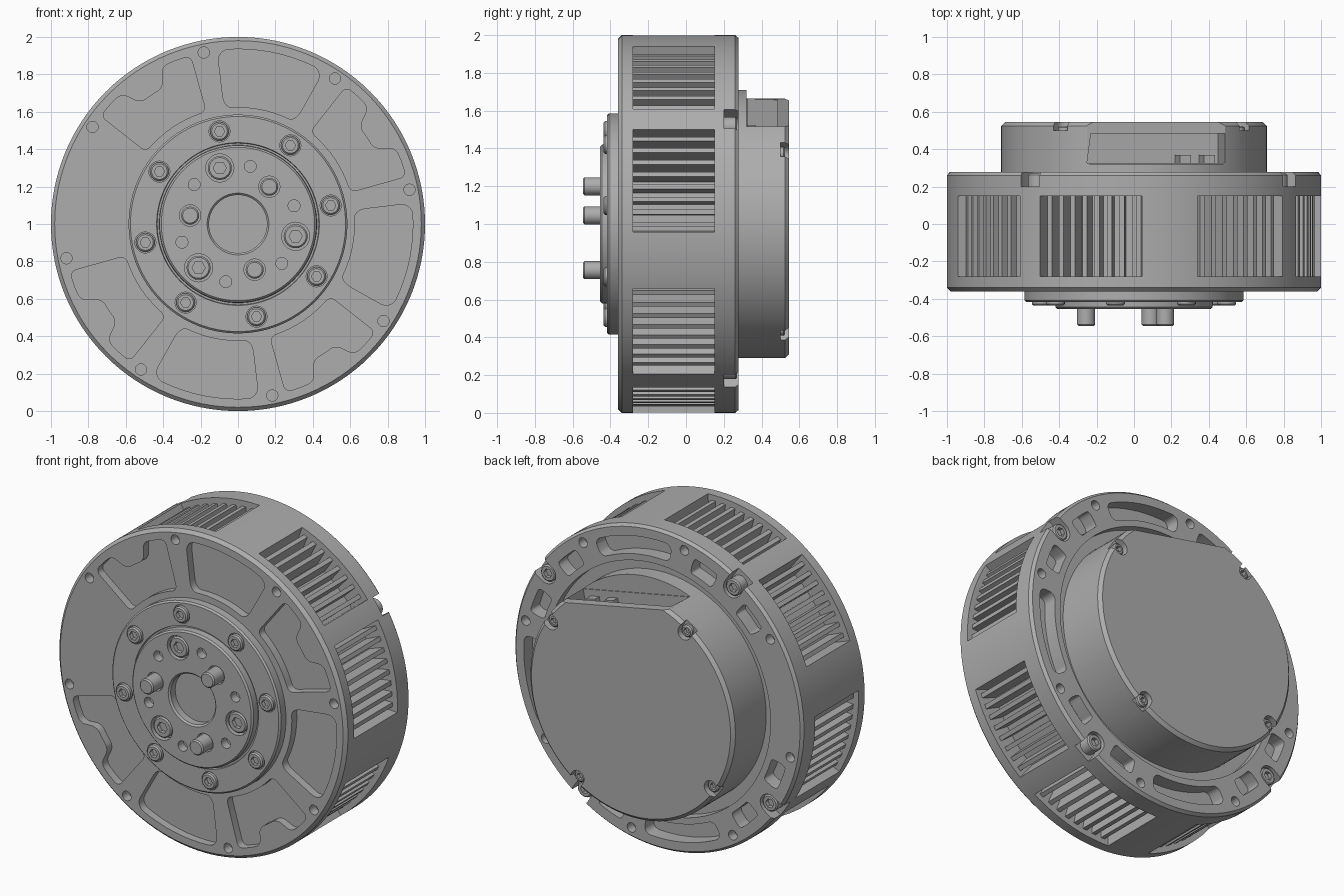
import bpy, bmesh, math
from math import cos, sin, radians, pi
from mathutils import Vector

cube = bpy.data.objects.get("Cube")
if cube:
    bpy.data.objects.remove(cube, do_unlink=True)

grey = bpy.data.materials.new("machined grey")
grey.use_nodes = True
grey.diffuse_color = (0.42, 0.42, 0.42, 1)
grey.node_tree.nodes["Principled BSDF"].inputs["Base Color"].default_value = (0.42, 0.42, 0.42, 1)

TILT = 11.3                                   # rotation of the whole bolt pattern
HOLES = [TILT + 45 * k for k in range(8)]
SCREWS = [TILT + 22.5 + 90 * k for k in range(4)]
PLAIN = TILT + 157.5                          # sector left without pockets
FLAT = TILT + 67.5                            # direction of the connector opening


def polar(r, deg):
    return r * cos(radians(deg)), 1 + r * sin(radians(deg))


def loft(bm, profile, centre=(0, 1), seg=32, hexes=()):
    """Stack rings of (radius, y) along the axis; rings listed in hexes are hexagonal."""
    rings = []
    for i, (r, y) in enumerate(profile):
        ring = []
        for k in range(seg):
            a = 2 * pi * k / seg
            q = r * cos(pi / 6) / cos(a % (pi / 3) - pi / 6) if i in hexes else r
            ring.append(bm.verts.new((centre[0] + q * cos(a), y, centre[1] + q * sin(a))))
        rings.append(ring)
    for lo, hi in zip(rings, rings[1:]):
        for k in range(seg):
            n = (k + 1) % seg
            bm.faces.new((lo[k], lo[n], hi[n], hi[k]))
    bm.faces.new(rings[0])
    bm.faces.new(rings[-1])


def prism(bm, outline, y0, y1, rounding=0):
    """Extrude an x-z outline along y and round its sharp corners."""
    a = [bm.verts.new((x, y0, z)) for x, z in outline]
    b = [bm.verts.new((x, y1, z)) for x, z in outline]
    faces = [bm.faces.new(a), bm.faces.new(b)]
    n = len(a)
    for k in range(n):
        faces.append(bm.faces.new((a[k], a[(k + 1) % n], b[(k + 1) % n], b[k])))
    bmesh.ops.recalc_face_normals(bm, faces=faces)
    if rounding:
        edges = [e for e in (bm.edges.get((p, q)) for p, q in zip(a, b))
                 if e.calc_face_angle() > 0.4]
        bmesh.ops.bevel(bm, geom=edges, offset=rounding, segments=5, profile=0.5, affect='EDGES')


def sector(r0, r1, a0, a1, dip=None):
    """Ring sector outline; dip = (radius, half angle) pushes the outer edge inward."""
    n = 10
    inner = [polar(r0, a0 + (a1 - a0) * k / n) for k in range(n + 1)]
    if not dip:
        return inner + [polar(r1, a1 + (a0 - a1) * k / n) for k in range(n + 1)]
    m, (rd, h) = (a0 + a1) / 2, dip
    return inner + [polar(r, a) for r, a in (
        (r1, a1), (r1, (a1 + m + h) / 2), (r1, m + h + 1), (rd, m + h - 2), (rd, m),
        (rd, m - h + 2), (r1, m - h - 1), (r1, (a0 + m - h) / 2), (r1, a0))]


def box(deg, r0, r1, half, shift=0):
    """Rectangle outline pointing outward at an angle."""
    u = Vector((cos(radians(deg)), sin(radians(deg))))
    v = Vector((-u.y, u.x))
    o = Vector((0, 1)) + v * shift
    return [tuple(o + u * r + v * t) for r, t in ((r0, -half), (r1, -half), (r1, half), (r0, half))]


def open_slot(deg, r, w):
    """Round seat that runs out through the rim."""
    cx, cz = polar(r, deg)
    pts = [(cx + w * cos(radians(deg + 90 + 15 * k)), cz + w * sin(radians(deg + 90 + 15 * k)))
           for k in range(13)]
    far = box(deg, r, r + 0.3, w)
    return pts + [far[1], far[2]]


def finish(bm, name):
    bmesh.ops.recalc_face_normals(bm, faces=bm.faces[:])
    mesh = bpy.data.meshes.new(name)
    bm.to_mesh(mesh)
    bm.free()
    mesh.materials.append(grey)
    ob = bpy.data.objects.new(name, mesh)
    bpy.context.collection.objects.link(ob)
    return ob


def activate(ob):
    bpy.ops.object.select_all(action='DESELECT')
    ob.select_set(True)
    bpy.context.view_layer.objects.active = ob


def cut(ob, bm):
    tool = finish(bm, "cutter")
    tool.hide_render = True
    mod = ob.modifiers.new("cut", 'BOOLEAN')
    mod.operation, mod.solver, mod.object = 'DIFFERENCE', 'EXACT', tool
    activate(ob)
    bpy.ops.object.modifier_apply(modifier=mod.name)
    bpy.data.objects.remove(tool, do_unlink=True)


def smooth(ob):
    activate(ob)
    bpy.ops.object.shade_smooth_by_angle(angle=radians(30))


def screws(name, r, angles, radius, seat, top):
    """Socket head screws from seat to top along y."""
    bm = bmesh.new()
    d = 1 if top > seat else -1
    for a in angles:
        loft(bm, [(radius, seat), (radius, top - d * 0.008), (radius - 0.008, top),
                  (radius * 0.55, top), (radius * 0.55, top - d * 0.025)],
             polar(r, a), 24, hexes=(3, 4))
    smooth(finish(bm, name))


# Main housing drum
bm = bmesh.new()
loft(bm, [(0.98, -0.36), (1, -0.34), (1, 0.26), (0.985, 0.278), (0.78, 0.278), (0.78, 0.22), (0.6, 0.22)], seg=128)
housing = finish(bm, "housing")

# Front and back pockets, rim holes and screw seats
bm = bmesh.new()
for k in range(8):
    mid = TILT + 22.5 + 45 * k
    if abs(mid - PLAIN) > 1:
        notched = k % 2 == 0
        prism(bm, sector(0.625, 0.935, mid - 18, mid + 18, (0.83, 7) if notched else None),
              -0.5, -0.31, 0.035 if notched else 0.06)
        if not notched:
            prism(bm, sector(0.82, 0.93, mid - 17, mid + 17), 0.19, 0.4, 0.04)
for a in SCREWS:
    for s in (-1, 1):
        c = a + s * 12.5
        prism(bm, sector(0.82, 0.92, c - 5.5, c + 5.5), 0.19, 0.4, 0.035)
    prism(bm, open_slot(a, 0.925, 0.06), 0.2, 0.4)
for a in HOLES:
    for y in (-0.36, 0.278):
        loft(bm, [(0.03, y - 0.06), (0.03, y + 0.06)], polar(0.935, a), 20)
cut(housing, bm)

# Side vents, in pairs either side of each screw
vents = [a + s * 20 for a in SCREWS for s in (-1, 1)]
bm = bmesh.new()
for a in vents:
    prism(bm, sector(0.86, 1.1, a - 16.3, a + 16.3), -0.28, 0.15)
cut(housing, bm)
smooth(housing)

# Cooling fins inside the vents
bm = bmesh.new()
for a in vents:
    for k in range(8):
        prism(bm, box(a - 14 + 4 * k, 0.84, 0.965, 0.013), -0.29, 0.16)
finish(bm, "vent_fins")

# Front output hub with stepped flange and centre bore
bm = bmesh.new()
loft(bm, [(0.585, -0.34), (0.585, -0.408), (0.575, -0.418), (0.435, -0.418), (0.432, -0.405),
          (0.422, -0.405), (0.42, -0.445), (0.41, -0.455), (0.165, -0.455), (0.155, -0.445),
          (0.155, -0.4)], seg=96)
hub = finish(bm, "output_hub")
BIG = [TILT + 96.7 + 120 * k for k in range(3)]
PINS = [50 + 120 * k for k in range(3)]
bm = bmesh.new()
for a in BIG:
    loft(bm, [(0.075, -0.5), (0.075, -0.41)], polar(0.315, a), 28)
    for s in (-30, 30):
        loft(bm, [(0.032, -0.5), (0.032, -0.4)], polar(0.315, a + s), 20)
for a in PINS:
    loft(bm, [(0.057, -0.5), (0.057, -0.42)], polar(0.26, a), 24)
for a in HOLES:
    loft(bm, [(0.056, -0.46), (0.056, -0.4)], polar(0.505, a), 24)
cut(hub, bm)
smooth(hub)

# Drive pins
bm = bmesh.new()
for a in PINS:
    loft(bm, [(0.048, -0.4), (0.048, -0.537), (0.04, -0.545)], polar(0.26, a), 24)
smooth(finish(bm, "drive_pins"))

# Rear cover with a flat and an open connector bay
bm = bmesh.new()
loft(bm, [(0.71, 0.2), (0.71, 0.525), (0.69, 0.545)], seg=96)
cover = finish(bm, "rear_cover")
for low, y0, y1 in ((0.6, 0.32, 0.7), (0.42, 0.325, 0.485)):
    bm = bmesh.new()
    prism(bm, box(FLAT, low, 0.9, 0.376), y0, y1)
    cut(cover, bm)
bm = bmesh.new()
for a in SCREWS:
    prism(bm, open_slot(a, 0.665, 0.045), 0.5, 0.7)
cut(cover, bm)
smooth(cover)

# Connector posts in the bay
bm = bmesh.new()
for t in (-0.17, -0.3):
    prism(bm, box(FLAT, 0.4, 0.56, 0.03, t), 0.31, 0.37)
finish(bm, "connector_posts")

# Screws
screws("flange_screws", 0.505, HOLES, 0.05, -0.39, -0.436)
screws("hub_screws", 0.315, BIG, 0.064, -0.4, -0.45)
screws("housing_screws", 0.925, SCREWS, 0.052, 0.19, 0.27)
screws("cover_screws", 0.665, SCREWS, 0.037, 0.48, 0.525)
